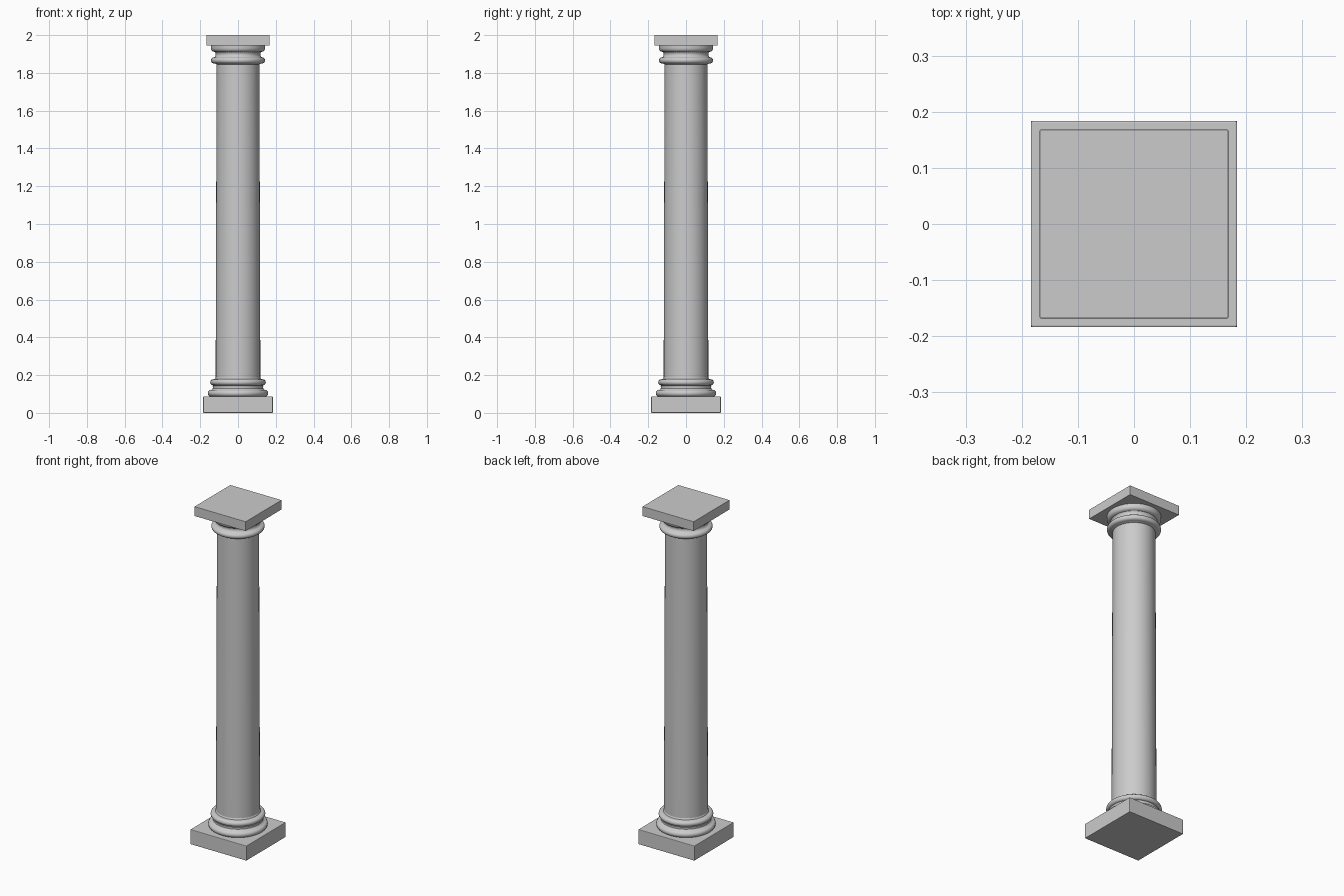
import bpy
import math

if "Cube" in bpy.data.objects:
    bpy.data.objects.remove(bpy.data.objects["Cube"], do_unlink=True)

stone = bpy.data.materials.new("grey_stone")
stone.use_nodes = True
stone.diffuse_color = (0.6, 0.6, 0.6, 1)
stone.node_tree.nodes["Principled BSDF"].inputs["Base Color"].default_value = (0.6, 0.6, 0.6, 1)


def slab(name, half, bottom, top, bevel):
    """Square slab with slightly softened edges."""
    bpy.ops.mesh.primitive_cube_add(size=1, location=(0, 0, (bottom + top) / 2))
    obj = bpy.context.object
    obj.name = name
    obj.scale = (2 * half, 2 * half, top - bottom)
    bpy.ops.object.transform_apply(location=False, rotation=False, scale=True)
    mod = obj.modifiers.new("soft_edges", "BEVEL")
    mod.width = bevel
    mod.segments = 2
    obj.data.materials.append(stone)


def roll(radius, bottom, top, steps=8):
    """Half-round moulding bulging outwards to the given radius."""
    half = (top - bottom) / 2
    angles = [math.pi * (i / steps - 0.5) for i in range(steps + 1)]
    return [(radius - half + half * math.cos(a), bottom + half + half * math.sin(a))
            for a in angles]


def turned(name, profile, sides=64):
    """Revolve a radius/height profile around z and cap both ends."""
    verts, faces = [], []
    for r, z in profile:
        for i in range(sides):
            a = math.tau * i / sides
            verts.append((r * math.cos(a), r * math.sin(a), z))
    for k in range(len(profile) - 1):
        for i in range(sides):
            j = (i + 1) % sides
            faces.append((k * sides + i, k * sides + j,
                          (k + 1) * sides + j, (k + 1) * sides + i))
    last = (len(profile) - 1) * sides
    faces.append(tuple(reversed(range(sides))))
    faces.append(tuple(range(last, last + sides)))
    mesh = bpy.data.meshes.new(name)
    mesh.from_pydata(verts, [], faces)
    mesh.materials.append(stone)
    obj = bpy.data.objects.new(name, mesh)
    bpy.context.collection.objects.link(obj)
    bpy.ops.object.select_all(action="DESELECT")
    obj.select_set(True)
    bpy.context.view_layer.objects.active = obj
    bpy.ops.object.shade_smooth_by_angle(angle=math.radians(35))


# Square ends
slab("plinth", 0.184, 0, 0.088, 0.003)
slab("abacus", 0.168, 1.944, 2, 0.001)

# Base mouldings: wide roll, hollow neck, narrower roll
turned("base_mouldings",
       roll(0.16, 0.086, 0.122)
       + [(0.14, 0.124), (0.134, 0.13), (0.133, 0.138), (0.136, 0.144)]
       + roll(0.147, 0.146, 0.178)
       + [(0.122, 0.18), (0.118, 0.188)])

# Gently tapering shaft
turned("shaft", [(0.118, 0.17), (0.118, 0.32), (0.1165, 0.8),
                 (0.115, 1.27), (0.113, 1.87)])

# Capital mouldings: ring, neck and flaring cushion
turned("capital_mouldings",
       [(0.113, 1.845), (0.12, 1.849)]
       + roll(0.143, 1.85, 1.883)
       + [(0.122, 1.886), (0.118, 1.895), (0.119, 1.905), (0.124, 1.911),
          (0.133, 1.913), (0.139, 1.919), (0.142, 1.925), (0.143, 1.932), (0.143, 1.946)])
